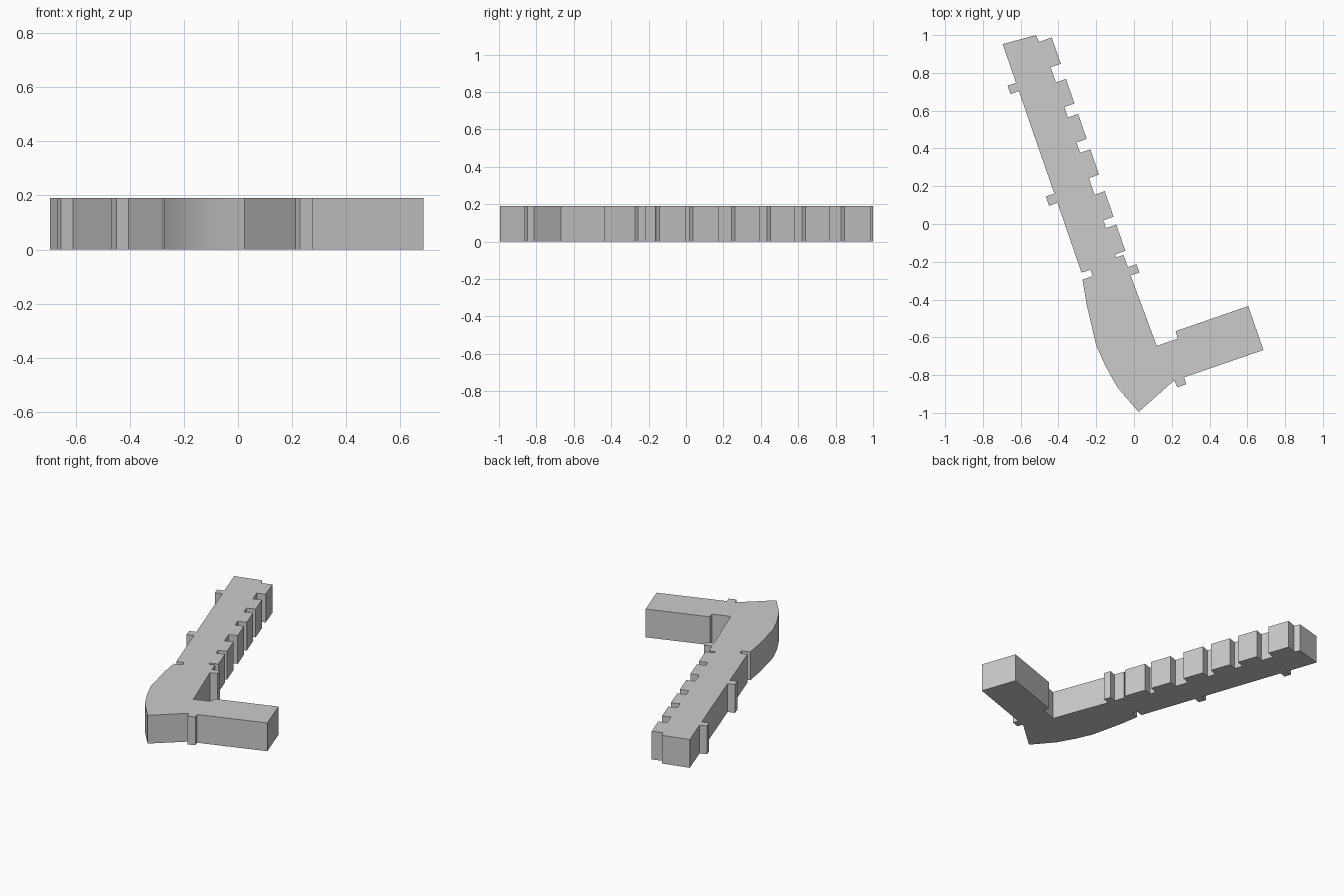
import bpy
import bmesh
from mathutils import Vector

cube = bpy.data.objects.get("Cube")
if cube:
    bpy.data.objects.remove(cube, do_unlink=True)

HEIGHT = 0.19
ORIGIN = Vector((-0.278, -0.257))     # outer base corner of the long wing
ALONG = Vector((-0.326, 0.945))       # direction of the long wing
ACROSS = Vector((0.945, 0.326))       # direction of the short wing


def make_material(name, value):
    mat = bpy.data.materials.new(name)
    mat.use_nodes = True
    colour = (value, value, value, 1.0)
    mat.diffuse_color = colour
    mat.node_tree.nodes["Principled BSDF"].inputs["Base Color"].default_value = colour
    return mat


def step(start, end, base, tip):
    """Rectangular projection (or recess) on a wall, as (across, along) points."""
    return [(base, start), (tip, start), (tip, end), (base, end)]


def extrude_outline(name, outline, height, material):
    bm = bmesh.new()
    ring = []
    for across, along in outline:
        point = ORIGIN + ACROSS * across + ALONG * along
        ring.append(bm.verts.new((point.x, point.y, 0.0)))
    floor = bm.faces.new(ring)
    result = bmesh.ops.extrude_face_region(bm, geom=[floor], use_keep_orig=True)
    roof = [v for v in result["geom"] if isinstance(v, bmesh.types.BMVert)]
    bmesh.ops.translate(bm, verts=roof, vec=(0.0, 0.0, height))
    bmesh.ops.recalc_face_normals(bm, faces=bm.faces)
    mesh = bpy.data.meshes.new(name)
    bm.to_mesh(mesh)
    bm.free()
    mesh.materials.append(material)
    obj = bpy.data.objects.new(name, mesh)
    bpy.context.collection.objects.link(obj)
    return obj


# End wall of the long wing
outline = [(0.0, 1.28), (0.181, 1.267), (0.187, 1.228)]

# Row of bays along the inner wall
bays = [(1.228, 1.081), (0.996, 0.858), (0.8, 0.66),
        (0.602, 0.46), (0.367, 0.224), (0.18, 0.033)]
for index, (start, end) in enumerate(bays):
    bay = step(start, end, 0.2, 0.257)
    outline += bay if index else bay[1:]

# Small buttress beside the bays
outline += [(0.2, 0.016), (0.241, 0.016)]
outline += step(-0.053, -0.1, 0.241, 0.29)

# Inner corner and short wing
outline += [(0.25, -0.497), (0.368, -0.497), (0.37, -0.456),
            (0.777, -0.456), (0.777, -0.702)]
outline += step(-0.702, -0.74, 0.332, 0.332)[1:2]
outline += [(0.332, -0.74), (0.282, -0.74), (0.278, -0.7)]

# Pointed corner and curved outer wall
outline += [(0.045, -0.797), (-0.018, -0.637), (-0.041, -0.511),
            (-0.052, -0.39), (-0.03, -0.173), (-0.007, -0.037)]

# Recess and two buttresses on the outer wall
outline += [(0.05, -0.037), (0.05, -0.003), (0.0, 0.0)]
for start, end in [(0.39, 0.442), (1.016, 1.063)]:
    outline += step(start, end, 0.0, -0.047)

stone = make_material("grey stone", 0.6)
building = extrude_outline("building_block", outline, HEIGHT, stone)

# Smooth the curved wall, keep the corners sharp
bpy.context.view_layer.objects.active = building
building.select_set(True)
bpy.ops.object.shade_smooth_by_angle(angle=0.5)
